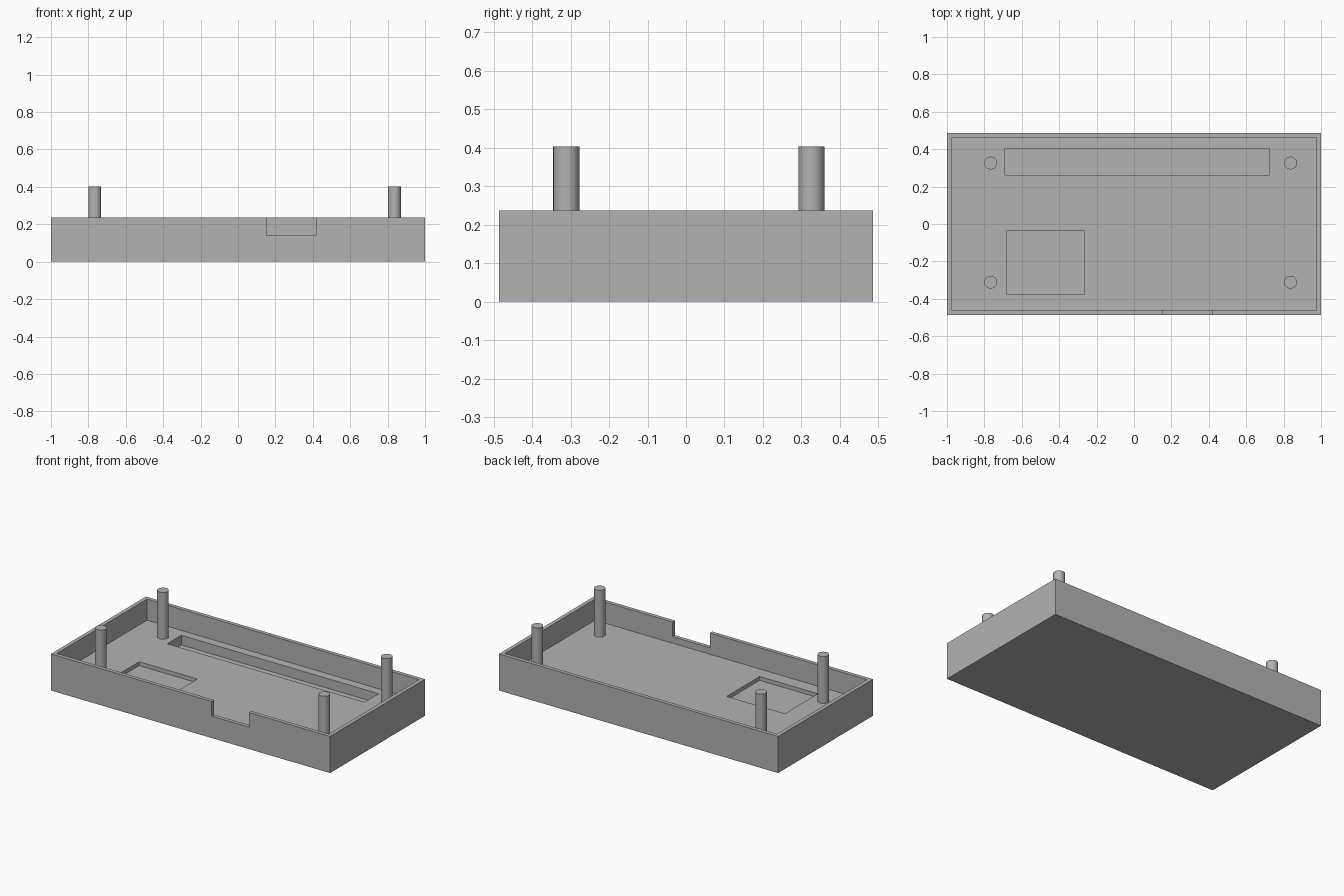
import bpy

cube = bpy.data.objects.get("Cube")
if cube:
    bpy.data.objects.remove(cube, do_unlink=True)

grey = bpy.data.materials.new("plain grey")
grey.use_nodes = True
COLOUR = (0.45, 0.45, 0.45, 1)
grey.diffuse_color = COLOUR
grey.node_tree.nodes["Principled BSDF"].inputs["Base Color"].default_value = COLOUR

HALF_DEPTH, HEIGHT, WALL = 0.486, 0.237, 0.025
FLOOR, PIN_TOP, PIN_RADIUS = 0.1, 0.403, 0.034


def box(name, low, high):
    """Axis-aligned box between two corners."""
    centre = [(a + b) / 2 for a, b in zip(low, high)]
    bpy.ops.mesh.primitive_cube_add(size=1, location=centre)
    ob = bpy.context.object
    ob.name = name
    ob.scale = [b - a for a, b in zip(low, high)]
    bpy.ops.object.transform_apply(location=True, rotation=False, scale=True)
    ob.data.materials.append(grey)
    return ob


def cut(target, name, low, high):
    """Subtract a hidden box from the target."""
    cutter = box(name, low, high)
    cutter.hide_render = True
    cutter.hide_viewport = True
    mod = target.modifiers.new(name, "BOOLEAN")
    mod.operation = "DIFFERENCE"
    mod.solver = "EXACT"
    mod.object = cutter
    bpy.context.view_layer.objects.active = target
    bpy.ops.object.modifier_apply(modifier=mod.name)
    bpy.data.objects.remove(cutter, do_unlink=True)


# Tray: hollow interior, floor recesses and front wall notch
tray = box("tray", (-1, -HALF_DEPTH, 0), (1, HALF_DEPTH, HEIGHT))
inner_x, inner_y = 1 - WALL, HALF_DEPTH - WALL
cut(tray, "interior", (-inner_x, -inner_y, FLOOR), (inner_x, inner_y, 1))
cut(tray, "long_slot", (-0.69, 0.262, 0.0375), (0.724, 0.405, 0.2))
cut(tray, "square_recess", (-0.682, -0.375, 0.075), (-0.265, -0.038, 0.2))
cut(tray, "front_notch", (0.152, -0.6, 0.142), (0.419, -0.45, 1))

# Four mounting pins rising from the floor
for side, x in (("right", -0.766), ("left", 0.837)):
    for end, y in (("front", -0.311), ("back", 0.326)):
        bottom = FLOOR - 0.01
        bpy.ops.mesh.primitive_cylinder_add(
            vertices=48, radius=PIN_RADIUS, depth=PIN_TOP - bottom,
            location=(x, y, (PIN_TOP + bottom) / 2))
        pin = bpy.context.object
        pin.name = f"{end}_{side}_pin"
        pin.data.materials.append(grey)
        bpy.ops.object.shade_smooth_by_angle()
